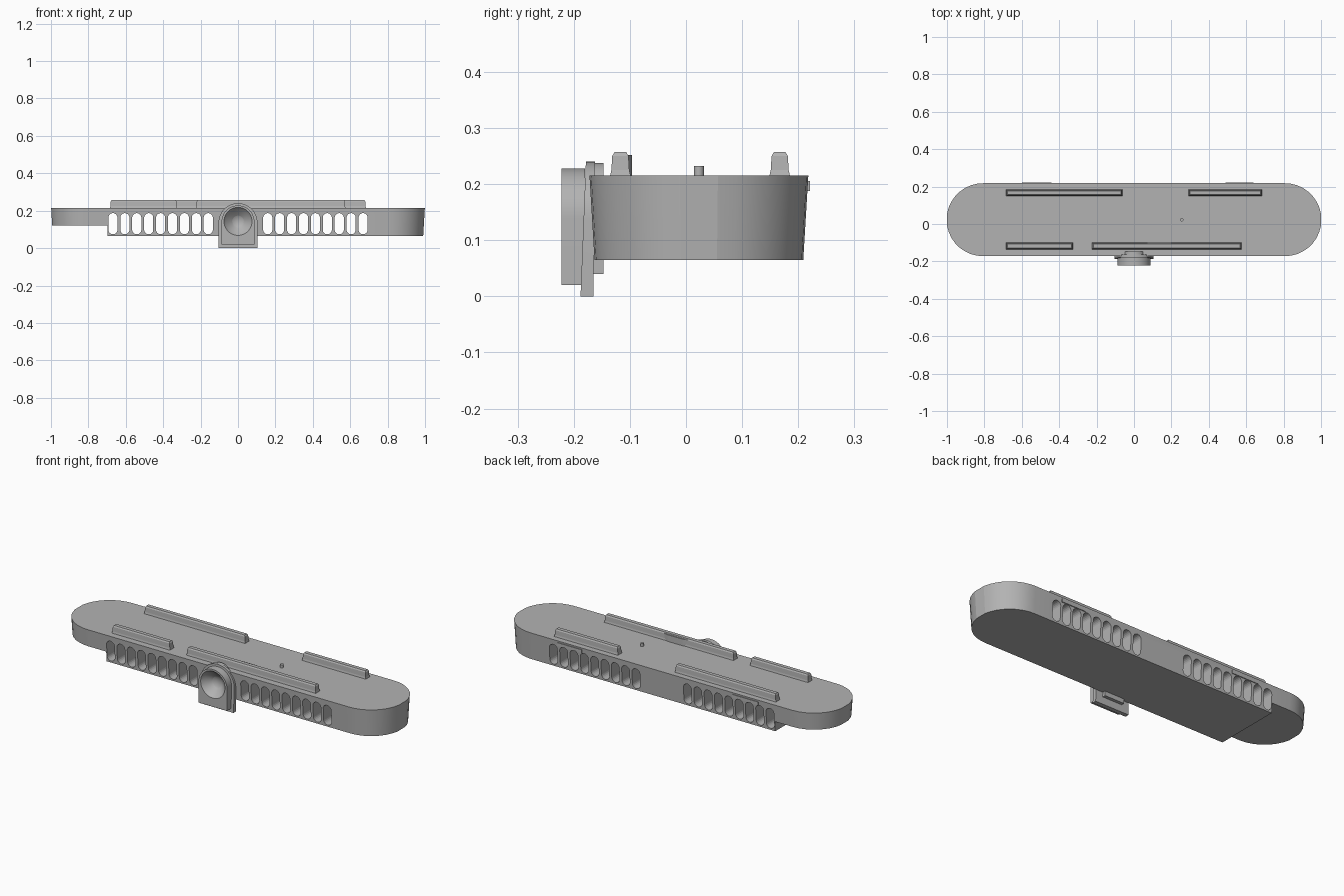
import bpy, bmesh
from math import sin, cos, pi, radians

cube = bpy.data.objects.get("Cube")
if cube:
    bpy.data.objects.remove(cube, do_unlink=True)

GREY = (0.45, 0.45, 0.45, 1)
grey = bpy.data.materials.new("plain grey")
grey.use_nodes = True
grey.diffuse_color = GREY
grey.node_tree.nodes["Principled BSDF"].inputs["Base Color"].default_value = GREY


def add_loft(bm, rings):
    """Skin a stack of matching closed rings and cap both ends."""
    loops = [[bm.verts.new(p) for p in ring] for ring in rings]
    n = len(loops[0])
    for a, b in zip(loops, loops[1:]):
        for i in range(n):
            j = (i + 1) % n
            bm.faces.new((a[i], a[j], b[j], b[i]))
    bm.faces.new(loops[0])
    bm.faces.new(loops[-1])


def make(name, lofts, smooth=None):
    bm = bmesh.new()
    for rings in lofts:
        add_loft(bm, rings)
    bmesh.ops.recalc_face_normals(bm, faces=bm.faces)
    mesh = bpy.data.meshes.new(name)
    bm.to_mesh(mesh)
    bm.free()
    mesh.materials.append(grey)
    obj = bpy.data.objects.new(name, mesh)
    bpy.context.collection.objects.link(obj)
    if smooth:
        shade(obj, smooth)
    return obj


def activate(obj):
    bpy.ops.object.select_all(action="DESELECT")
    obj.select_set(True)
    bpy.context.view_layer.objects.active = obj


def shade(obj, degrees):
    activate(obj)
    bpy.ops.object.shade_smooth_by_angle(angle=radians(degrees))


def cut(obj, cutter):
    activate(obj)
    mod = obj.modifiers.new("cut", "BOOLEAN")
    mod.operation = "DIFFERENCE"
    mod.solver = "EXACT"
    mod.object = cutter
    bpy.ops.object.modifier_apply(modifier=mod.name)


def rect(x0, x1, y0, y1, z):
    return [(x0, y0, z), (x1, y0, z), (x1, y1, z), (x0, y1, z)]


def box(x0, x1, y0, y1, z0, z1):
    return [rect(x0, x1, y0, y1, z0), rect(x0, x1, y0, y1, z1)]


def outline(r, z):
    """Long rounded plan with a small flat facet at each tip."""
    right = [radians(a) for a in range(-90, 91, 10) if a]
    pts = [(0.807 + r * cos(a), 0.023 + r * sin(a), z) for a in right]
    return pts + [(-x, 0.046 - y, z) for x, y, z in pts]


def arch(half, z0, z1, y, lean=0):
    """Upright tombstone profile; lean shifts the top backward."""
    c = z1 - half
    pts = [(-half, z0), (half, z0)]
    pts += [(half * cos(i * pi / 24), c + half * sin(i * pi / 24)) for i in range(25)]
    return [(x, y + lean * (z - z0), z) for x, z in pts]


def slot(x, y, half=0.0245, z0=0.074, z1=0.187):
    """Upright slot outline with round ends."""
    pts = []
    for i in range(20):
        a = (i + 0.5) * pi / 10
        c = z1 - half if sin(a) > 0 else z0 + half
        pts.append((x + half * cos(a), y, c + half * sin(a)))
    return pts


def circle_y(r, y, z):
    return [(r * cos(i * pi / 24), y, z + r * sin(i * pi / 24)) for i in range(48)]


# Main body, with one raised end and rows of through slots
body = make("body", [[outline(0.186, 0.065), outline(0.195, 0.215)]])
step = make("step_cutter", [box(-1.2, -0.697, -0.4, 0.4, -0.1, 0.12)])
slots = make("slot_cutter", [
    [slot(side * (0.159 + 0.0637 * i), -0.4), slot(side * (0.159 + 0.0637 * i), 0.4)]
    for side in (-1, 1) for i in range(9)])
for cutter in (step, slots):
    cut(body, cutter)
shade(body, 14)

# Tapered rails on the deck
RAILS = {
    "front_rail_short": (-0.685, -0.325, -0.117),
    "front_rail_long": (-0.225, 0.575, -0.117),
    "back_rail_long": (-0.685, -0.06, 0.167),
    "back_rail_short": (0.29, 0.685, 0.167),
}
RAIL_PROFILE = [(0.212, 0.019), (0.225, 0.016), (0.25, 0.0145), (0.257, 0.0105)]
for name, (x0, x1, y) in RAILS.items():
    make(name, [[rect(x0 + 0.019 - w, x1 - 0.019 + w, y - w, y + w, z)
                 for z, w in RAIL_PROFILE]])

# Slight swelling behind the front rail
make("rail_swelling", [[
    [(0.03, -0.11, z), (0.24, -0.11, z), (0.18, -0.096, z), (0.09, -0.096, z)]
    for z in (0.212, 0.252)]])

# Deck pin
bpy.ops.mesh.primitive_cylinder_add(vertices=16, radius=0.009, depth=0.022,
                                    location=(0.255, 0.023, 0.221))
pin = bpy.context.object
pin.name = "deck_pin"
pin.data.materials.append(grey)
shade(pin, 30)

# Thin lips above the rear slots
for name, x0, x1 in (("rear_lip_left", 0.49, 0.64), ("rear_lip_right", -0.6, -0.44)):
    make(name, [box(x0, x1, 0.205, 0.221, 0.188, 0.206)])

# Front mount: backing block, leaning plate and arched housing
make("mount_block", [[arch(0.06, 0.04, 0.238, -0.17), arch(0.06, 0.04, 0.238, -0.147)]], 30)
plate = make("mount_plate", [[arch(0.104, 0, 0.24, -0.188, 0.04),
                              arch(0.104, 0, 0.24, -0.165, 0.01)]])
housing = make("front_housing", [[arch(0.088, 0.02, 0.228, -0.222),
                                  arch(0.088, 0.02, 0.228, -0.18)]])

# Funnel-shaped recess in the housing
BOWL = [(0.078, -0.23), (0.075, -0.222), (0.062, -0.205), (0.03, -0.18), (0.01, -0.174)]
bowl = make("bowl_cutter", [[circle_y(r, y, 0.143) for r, y in BOWL]])
for part in (plate, housing):
    cut(part, bowl)
    shade(part, 30)

for cutter in (step, slots, bowl):
    bpy.data.objects.remove(cutter, do_unlink=True)
